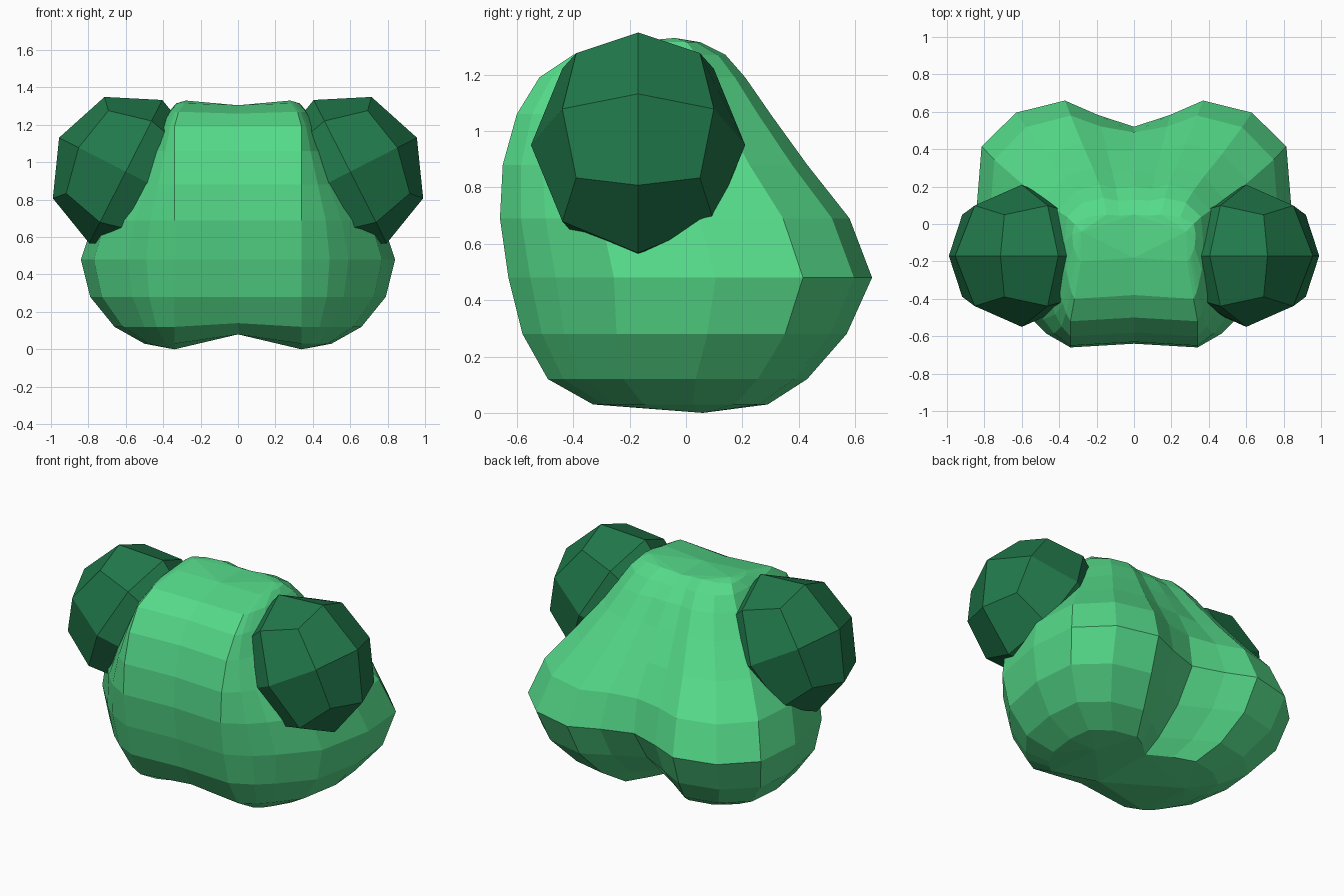
import bpy, bmesh, math
from mathutils import Matrix

if "Cube" in bpy.data.objects:
    bpy.data.objects.remove(bpy.data.objects["Cube"])


def material(name, color):
    m = bpy.data.materials.new(name)
    m.diffuse_color = (*color, 1)
    m.use_nodes = True
    m.node_tree.nodes["Principled BSDF"].inputs["Base Color"].default_value = m.diffuse_color
    return m


def finish(bm, name, mat):
    bmesh.ops.recalc_face_normals(bm, faces=bm.faces[:])
    me = bpy.data.meshes.new(name)
    bm.to_mesh(me)
    bm.free()
    me.materials.append(mat)
    ob = bpy.data.objects.new(name, me)
    bpy.context.collection.objects.link(ob)
    return ob


light = material("light_green", (0.09, 0.70, 0.25))
dark = material("dark_green", (0.015, 0.19, 0.07))

# Body levels: height, half width, front y, back y, back groove y, centre lift
RINGS = [
    (0.03, 0.50, -0.33, 0.29, 0.10, 0.05),
    (0.12, 0.66, -0.49, 0.43, 0.22, 0.02),
    (0.28, 0.79, -0.58, 0.57, 0.39, 0),
    (0.48, 0.84, -0.63, 0.66, 0.52, 0),
    (0.69, 0.77, -0.66, 0.58, 0.49, 0),
    (0.88, 0.63, -0.65, 0.43, 0.39, 0),
    (1.06, 0.50, -0.60, 0.30, 0.28, 0),
    (1.19, 0.42, -0.52, 0.21, 0.20, 0),
    (1.27, 0.37, -0.40, 0.14, 0.13, -0.01),
    (1.315, 0.33, -0.20, 0.05, 0.05, -0.01),
]
# Cross-section beyond the flat front: (share of width, share of depth)
SIDE = [(0.5, 0.13), (0.86, 0.29), (1, 0.57), (0.97, 0.81),
        (0.75, 0.95), (0.44, 1), (0.23, 0.965)]


def half_ring(z, w, f, b, g, lift):
    c = min(0.34, 0.86 * w)
    pts = [(0, f + 0.02, z + lift), (c, f, z), (c + (w - c) * 0.3, f + 0.06 * (b - f), z)]
    for i, (u, t) in enumerate(SIDE):
        x = c + (w - c) * u if t < 0.5 else w * u
        pts.append((x, f + t * (b - f), z + (lift / 2 if i == 6 else 0)))
    y = f + SIDE[-1][1] * (b - f)
    pts[-1] = (pts[-1][0], (2 * y + g) / 3, pts[-1][2])
    return pts + [(0, g, z + lift)]


# Body: loft one half, close top and bottom with fans, mirror
bm = bmesh.new()
rows = [[bm.verts.new(p) for p in half_ring(*r)] for r in RINGS]
for a, b in zip(rows, rows[1:]):
    for i in range(len(a) - 1):
        bm.faces.new((a[i], a[i + 1], b[i + 1], b[i]))
for row, tip in ((rows[0], (0.34, 0.06, 0)), (rows[-1], (0.28, -0.04, 1.33))):
    v = bm.verts.new(tip)
    for i in range(len(row)):
        bm.faces.new((row[i], row[(i + 1) % len(row)], v))
bmesh.ops.mirror(bm, geom=bm.verts[:] + bm.edges[:] + bm.faces[:],
                 axis='X', merge_dist=0.0005)
bmesh.ops.remove_doubles(bm, verts=bm.verts[:], dist=0.0005)
finish(bm, "body", light)

# Side lobes: cubes subdivided once into faceted balls, tilted
for s, name in ((1, "right_side_lobe"), (-1, "left_side_lobe")):
    bm = bmesh.new()
    bmesh.ops.create_cube(bm, size=2)
    bmesh.ops.subdivide_edges(bm, edges=bm.edges[:], cuts=1, use_grid_fill=True)
    for v in bm.verts:
        v.co.normalize()
    m = (Matrix.Translation((s * 0.60, -0.17, 0.95))
         @ Matrix.Rotation(-s * math.radians(27), 4, 'Y')
         @ Matrix.Diagonal((0.40, 0.38, 0.43, 1)))
    bmesh.ops.transform(bm, matrix=m, verts=bm.verts[:])
    finish(bm, name, dark)
